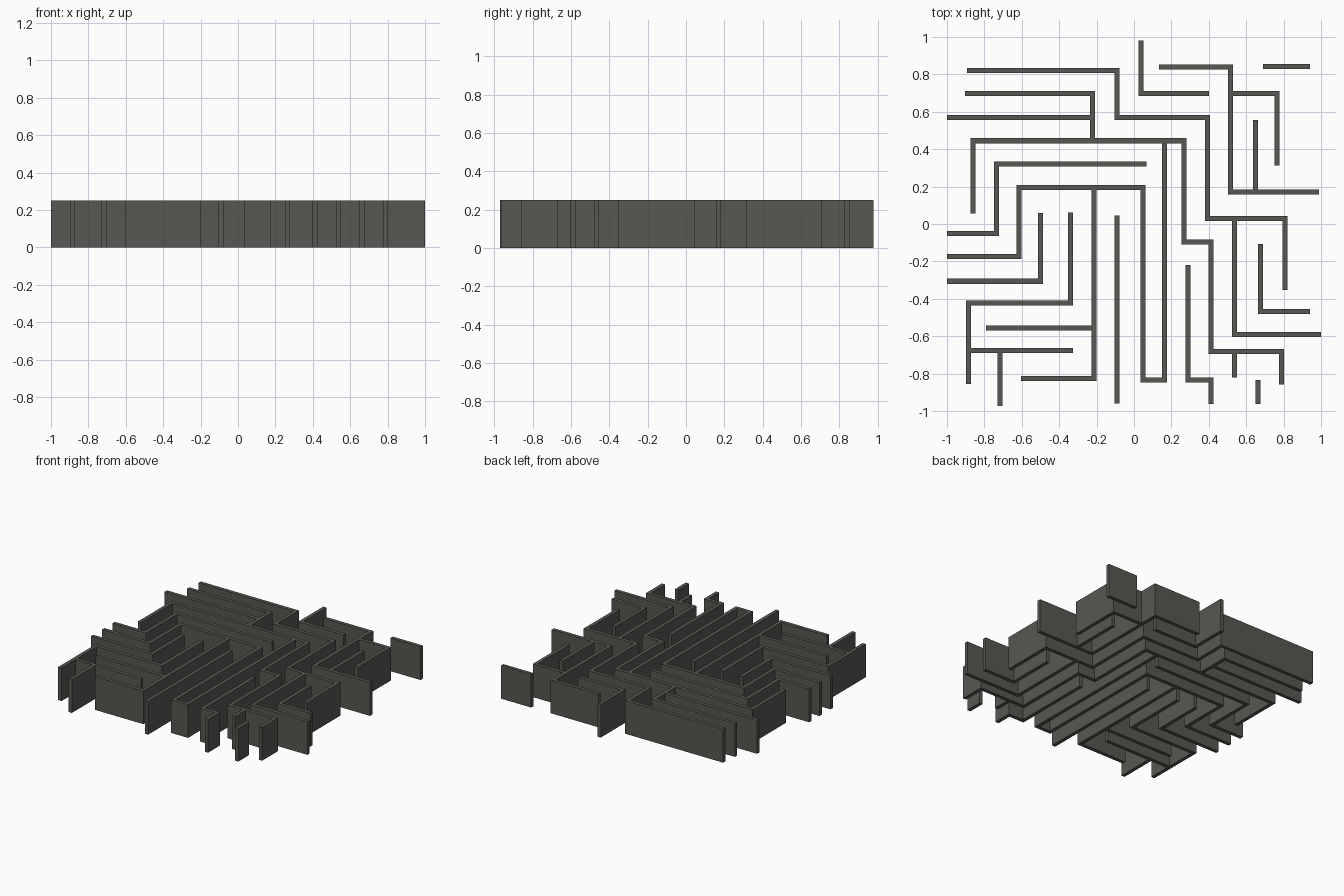
import bpy, bmesh
from mathutils import Vector

if "Cube" in bpy.data.objects:
    bpy.data.objects.remove(bpy.data.objects["Cube"])

HEIGHT = 0.25
HALF = 0.0135   # half the wall thickness

stone = bpy.data.materials.new("dark grey stone")
stone.diffuse_color = (0.095, 0.095, 0.085, 1)
stone.use_nodes = True
stone.node_tree.nodes["Principled BSDF"].inputs["Base Color"].default_value = stone.diffuse_color


def wall(name, start, *steps):
    """Mitred wall along alternating axis steps; each step is 'x' or 'y' target."""
    pts = [Vector(start)]
    for axis, value in steps:
        p = pts[-1].copy()
        p["xy".index(axis)] = value
        pts.append(p)
    dirs = [(b - a).normalized() for a, b in zip(pts, pts[1:])]
    left, right = [], []
    for i, p in enumerate(pts):
        d0, d1 = dirs[max(i - 1, 0)], dirs[min(i, len(dirs) - 1)]
        n = Vector((-d0.y, d0.x))
        if d0 != d1:
            n += Vector((-d1.y, d1.x))
        left.append(p + n * HALF)
        right.append(p - n * HALF)
    bm = bmesh.new()
    rings = [[bm.verts.new((q.x, q.y, z)) for q, z in
              ((l, 0), (l, HEIGHT), (r, HEIGHT), (r, 0))]
             for l, r in zip(left, right)]
    for a, b in zip(rings, rings[1:]):
        for k in range(4):
            j = (k + 1) % 4
            bm.faces.new((a[k], a[j], b[j], b[k]))
    bm.faces.new(rings[0])
    bm.faces.new(rings[-1])
    bmesh.ops.recalc_face_normals(bm, faces=bm.faces)
    me = bpy.data.meshes.new(name)
    bm.to_mesh(me)
    bm.free()
    me.materials.append(stone)
    ob = bpy.data.objects.new(name, me)
    bpy.context.collection.objects.link(ob)


H = HALF
# North-west walls
wall("north_stair_wall", (-0.893, 0.82), ("x", -0.09), ("y", 0.57), ("x", 0.393),
     ("y", 0.03), ("x", 0.808), ("y", -0.352))
wall("north_west_hook", (-0.904, 0.697), ("x", -0.222), ("y", 0.445 + H))
wall("west_long_wall", (-1, 0.57), ("x", -0.222 - H))

# Central winding walls
wall("central_wall", (-0.861, 0.057), ("y", 0.445), ("x", 0.267), ("y", -0.097),
     ("x", 0.412), ("y", -0.682), ("x", 0.788), ("y", -0.858))
wall("central_loop", (0.163, 0.445 - H), ("y", -0.833), ("x", 0.049), ("y", 0.195),
     ("x", -0.615), ("y", -0.174), ("x", -1))
wall("inner_spine", (-0.214, 0.195 - H), ("y", -0.826), ("x", -0.604))
wall("inner_spine_branch", (-0.214 - H, -0.556), ("x", -0.79))
wall("inner_divider", (-0.09, 0.045), ("y", -0.96))

# West walls
wall("west_hook", (0.068, 0.32), ("x", -0.735), ("y", -0.051), ("x", -1))
wall("west_corner", (-0.5, 0.058), ("y", -0.306), ("x", -1))
wall("south_west_wall", (-0.34, 0.062), ("y", -0.422), ("x", -0.885), ("y", -0.855))
wall("south_west_branch", (-0.885 + H, -0.677), ("x", -0.325))
wall("south_west_stub", (-0.717, -0.677 - H), ("y", -0.972))

# South-east walls
wall("south_zigzag", (0.288, -0.22), ("y", -0.833), ("x", 0.412), ("y", -0.963))
wall("south_stub", (0.663, -0.835), ("y", -0.963))
wall("south_east_stub", (0.537, -0.682 - H), ("y", -0.82))
wall("east_long_corner", (0.537, 0.03 - H), ("y", -0.59), ("x", 1))
wall("east_corner", (0.676, -0.108), ("y", -0.468), ("x", 0.94))

# North-east walls
wall("north_corner", (0.037, 0.98), ("y", 0.697), ("x", 0.40))
wall("north_east_zigzag", (0.133, 0.84), ("x", 0.516), ("y", 0.17), ("x", 0.99))
wall("north_east_hook", (0.516 + H, 0.697), ("x", 0.765), ("y", 0.313))
wall("north_east_divider", (0.65, 0.555), ("y", 0.17 + H))
wall("north_east_bar", (0.69, 0.842), ("x", 0.94))
